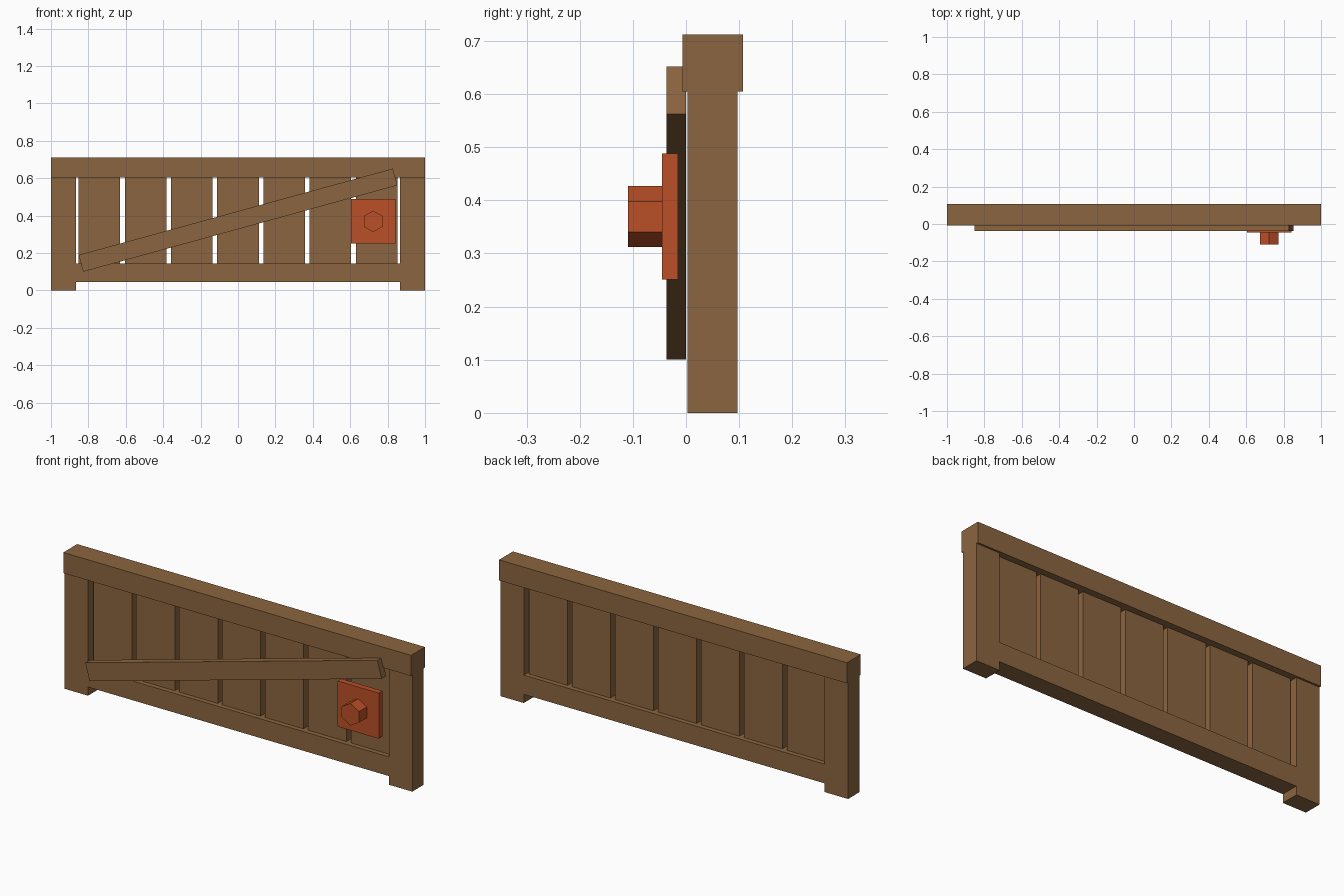
import bpy
import bmesh
from math import atan2, cos, sin, pi
from mathutils import Matrix, Vector

default = bpy.data.objects.get("Cube")
if default:
    bpy.data.objects.remove(default, do_unlink=True)


def make_material(name, color):
    mat = bpy.data.materials.new(name)
    mat.use_nodes = True
    mat.diffuse_color = color
    mat.node_tree.nodes["Principled BSDF"].inputs["Base Color"].default_value = color
    return mat


wood = make_material("brown wood", (0.26, 0.13, 0.05, 1))
rust = make_material("orange metal", (0.50, 0.08, 0.02, 1))


def prism(name, outline, y0, y1, mat):
    """Extrude an (x, z) outline from y0 back to y1."""
    bm = bmesh.new()
    face = bm.faces.new([bm.verts.new((x, y0, z)) for x, z in outline])
    out = bmesh.ops.extrude_face_region(bm, geom=[face])
    moved = [v for v in out["geom"] if isinstance(v, bmesh.types.BMVert)]
    bmesh.ops.translate(bm, verts=moved, vec=(0, y1 - y0, 0))
    bmesh.ops.recalc_face_normals(bm, faces=bm.faces)
    mesh = bpy.data.meshes.new(name)
    bm.to_mesh(mesh)
    bm.free()
    mesh.materials.append(mat)
    obj = bpy.data.objects.new(name, mesh)
    bpy.context.collection.objects.link(obj)
    return obj


def rect(x0, x1, z0, z1):
    return [(x0, z0), (x1, z0), (x1, z1), (x0, z1)]


# Two posts and the bottom rail as one flush frame
half = [(0.865, 0.045), (0.865, 0), (1, 0), (1, 0.605), (0.865, 0.605), (0.865, 0.145)]
frame = half + [(-x, z) for x, z in reversed(half)]
prism("post_and_bottom_rail_frame", frame, 0.003, 0.097, wood)

# Wider cap rail
prism("top_rail", rect(-1, 1, 0.605, 0.712), -0.007, 0.107, wood)

# Recessed upright slats with narrow gaps
for i in range(7):
    x = (i - 3) * 0.247
    prism(f"slat_{i + 1}", rect(x - 0.111, x + 0.111, 0.14, 0.61), 0.028, 0.072, wood)

# Diagonal brace across the front
turn = Matrix.Rotation(atan2(0.462, 1.68), 2)
brace = [turn @ Vector(p) + Vector((0, 0.376)) for p in rect(-0.871, 0.871, -0.0465, 0.0465)]
prism("diagonal_brace", brace, -0.037, 0, wood)

# Square plate with a hexagonal bolt
prism("bolt_plate", rect(0.604, 0.841, 0.251, 0.488), -0.045, -0.015, rust)
hexagon = [(0.7225 + 0.0575 * sin(k * pi / 3), 0.3695 + 0.0575 * cos(k * pi / 3)) for k in range(6)]
prism("hex_bolt", hexagon, -0.109, -0.04, rust)
